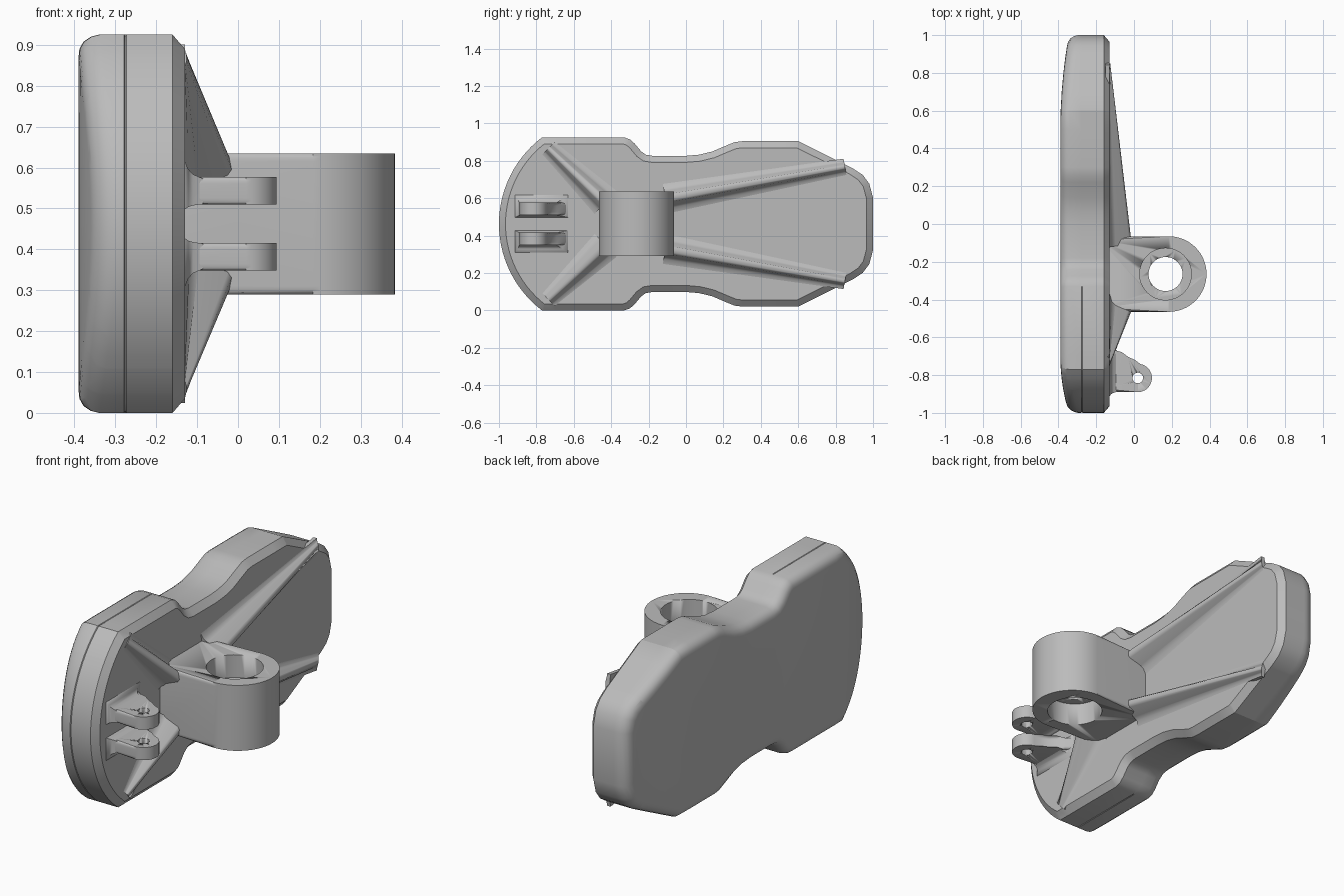
import bpy, bmesh
from math import sin, cos, pi, radians
from mathutils import Vector

if "Cube" in bpy.data.objects:
    bpy.data.objects.remove(bpy.data.objects["Cube"], do_unlink=True)

MID = 0.4625      # height of the symmetry plane
FACE = -0.13      # x of the ribbed face

grey = bpy.data.materials.new("light grey")
grey.use_nodes = True
grey.diffuse_color = (0.5, 0.5, 0.5, 1)
grey.node_tree.nodes["Principled BSDF"].inputs["Base Color"].default_value = (0.5, 0.5, 0.5, 1)


def finish(bm, name, angle=35):
    bmesh.ops.recalc_face_normals(bm, faces=bm.faces)
    mesh = bpy.data.meshes.new(name)
    bm.to_mesh(mesh)
    bm.free()
    mesh.materials.append(grey)
    ob = bpy.data.objects.new(name, mesh)
    bpy.context.collection.objects.link(ob)
    activate(ob)
    bpy.ops.object.shade_smooth_by_angle(angle=radians(angle))
    return ob


def activate(ob):
    bpy.ops.object.select_all(action='DESELECT')
    ob.select_set(True)
    bpy.context.view_layer.objects.active = ob


def loft(rings):
    """Skin a list of equal closed rings and cap both ends."""
    bm = bmesh.new()
    vs = [[bm.verts.new(p) for p in ring] for ring in rings]
    n = len(vs[0])
    for a, b in zip(vs, vs[1:]):
        for i in range(n):
            j = (i + 1) % n
            bm.faces.new((a[i], a[j], b[j], b[i]))
    bm.faces.new(vs[0])
    bm.faces.new(vs[-1])
    return bm


def inset(pts, d):
    """Mitred inward offset of a clockwise outline."""
    out = []
    for i, p in enumerate(pts):
        e1 = (p - pts[i - 1]).normalized()
        e2 = (pts[(i + 1) % len(pts)] - p).normalized()
        n1, n2 = Vector((e1.y, -e1.x)), Vector((e2.y, -e2.x))
        out.append(p + (n1 + n2) * d / (1 + n1.dot(n2)))
    return out


def arc(cx, cy, r, a0, a1, n):
    return [(cx + r * cos(radians(a0 + (a1 - a0) * i / n)),
             cy + r * sin(radians(a0 + (a1 - a0) * i / n))) for i in range(n + 1)]


def prism(outline, z0, z1, name, bevel):
    """Extrude an xy outline upwards and round its rims."""
    bm = loft([[(x, y, z) for x, y in outline] for z in (z0, z1)])
    rims = [e for e in bm.edges if abs(e.verts[0].co.z - e.verts[1].co.z) < 1e-5]
    bmesh.ops.bevel(bm, geom=rims, offset=bevel, segments=4, profile=0.5, affect='EDGES')
    return finish(bm, name)


def drill(ob, x, y, z0, z1, r):
    bm = loft([[(px, py, z) for px, py in arc(x, y, r, 0, 352.5, 47)] for z in (z0, z1)])
    cutter = finish(bm, "hole_cutter")
    cutter.hide_render = True
    mod = ob.modifiers.new("hole", 'BOOLEAN')
    mod.operation, mod.solver, mod.object = 'DIFFERENCE', 'EXACT', cutter
    activate(ob)
    bpy.ops.object.modifier_apply(modifier=mod.name)
    bpy.data.objects.remove(cutter, do_unlink=True)


# Body plate: half outline in (y, height from the middle), mirrored
half = arc(-0.42, 0, 0.58, 180, 127.1, 14)
half += [(-0.33, .4625), (-0.3, .452), (-0.275, .43), (-0.24, .388), (-0.215, .37),
         (-0.18, .364), (0, .364), (0.07, .37), (0.14, .387), (0.22, .421), (0.26, .437),
         (0.3, .442), (0.6, .442), (0.89, .298), (0.945, .262), (0.98, .215), (1, .14)]
outline = [Vector(p) for p in half] + [Vector((y, -h)) for y, h in reversed(half[1:])]
rings = []
for x, d in ((FACE, .035), (-.16, 0), (-.273, 0), (-.276, .005), (-.279, 0), (-.34, 0),
             (-.36, .005), (-.378, .017), (-.388, .035), (-.39, .055)):
    ring = inset(outline, d)
    if x == -.276:      # parting groove only around the rounded nose
        ring = [q if q.x < -0.5 else p for p, q in zip(outline, ring)]
    rings.append([(x, p.x, p.y + MID) for p in ring])
bm = loft(rings)


def bow(y):
    if y > 0.5:
        return 0.045 * ((y - 0.5) / 0.5) ** 2
    return 0.045 * ((-0.7 - y) / 0.3) ** 2 if y < -0.7 else 0


# Slice the back so that its two ends can bow forward
for y in (-.93, -.88, -.82, -.76, -.7, .5, .6, .7, .8, .88):
    bmesh.ops.bisect_plane(bm, geom=bm.verts[:] + bm.edges[:] + bm.faces[:],
                           plane_co=(0, y, 0), plane_no=(0, 1, 0))
for v in bm.verts:
    if v.co.x < -0.3:
        v.co.x += bow(v.co.y)
finish(bm, "body_plate", 30)

# Pivot boss with a bore that is stepped from both sides
boss_shape = ([(-0.2, -0.465)] + arc(0.184, -0.265, 0.2, -90, 90, 32) + [(-0.2, -0.065)])
boss = prism(boss_shape, 0.29, 0.635, "pivot_boss", 0.02)
drill(boss, 0.167, -0.265, 0.2, 0.7, 0.09)
drill(boss, 0.167, -0.265, 0.515, 0.7, 0.137)
drill(boss, 0.167, -0.265, 0.2, 0.41, 0.137)


# Ribs: flared section, tapering from the boss down to the plate
def rib(name, start, end, side, h0, base, top):
    a = Vector((0, start[0], start[1] * side))
    b = Vector((0, end[0], end[1] * side))
    across = (b - a).cross(Vector((1, 0, 0))).normalized()
    section = [(-1, -.02), (-1, 0), (-.7, .1), (-.55, .28), (-.35, .9), (-.2, 1)]
    section += [(-w, h) for w, h in reversed(section)]
    rings = []
    for t in (0, 1):
        ring = []
        for w, h in section:
            half_w = (base + (top - base) * min(1, max(0, h))) * w
            height = h * (h0 * (1 - t) + 0.004 * t) if h > 0 else h
            p = a.lerp(b, t) + across * half_w * (1 - 0.45 * t)
            ring.append((FACE + height, p.y, p.z + MID))
        rings.append(ring)
    finish(loft(rings), name, 50)


for side, label in ((1, "upper"), (-1, "lower")):
    rib("front_rib_" + label, (-0.43, 0.115), (-0.735, 0.405), side, 0.125, 0.085, 0.06)
    rib("rear_rib_" + label, (-0.11, 0.135), (0.85, 0.305), side, 0.118, 0.08, 0.06)

    # Lug with a pin hole and a flared foot
    z0, z1 = sorted((MID + side * 0.047, MID + side * 0.114))
    shape = [(-0.16, -0.89)] + arc(0.02, -0.815, 0.075, -90, 80, 18)
    shape += [(0, -0.735), (-0.04, -0.717), (-0.075, -0.69), (-0.1, -0.66), (-0.16, -0.62)]
    lug = prism(shape, z0, z1, "lug_" + label, 0.016)
    drill(lug, 0.02, -0.815, 0.2, 0.7, 0.028)
    foot = []
    for x, g in ((-.14, .045), (FACE, .04), (-.122, .02), (-.11, .007), (-.085, -.004)):
        inner, outer = MID + side * (0.047 - max(g * .3, -.004)), MID + side * (0.114 + g)
        y0, y1 = -0.89 - g * .6, -0.69 + g * 1.5
        foot.append([(x, y0, inner), (x, y1, inner), (x, y1, outer), (x, y0, outer)])
    finish(loft(foot), "lug_foot_" + label, 50)
